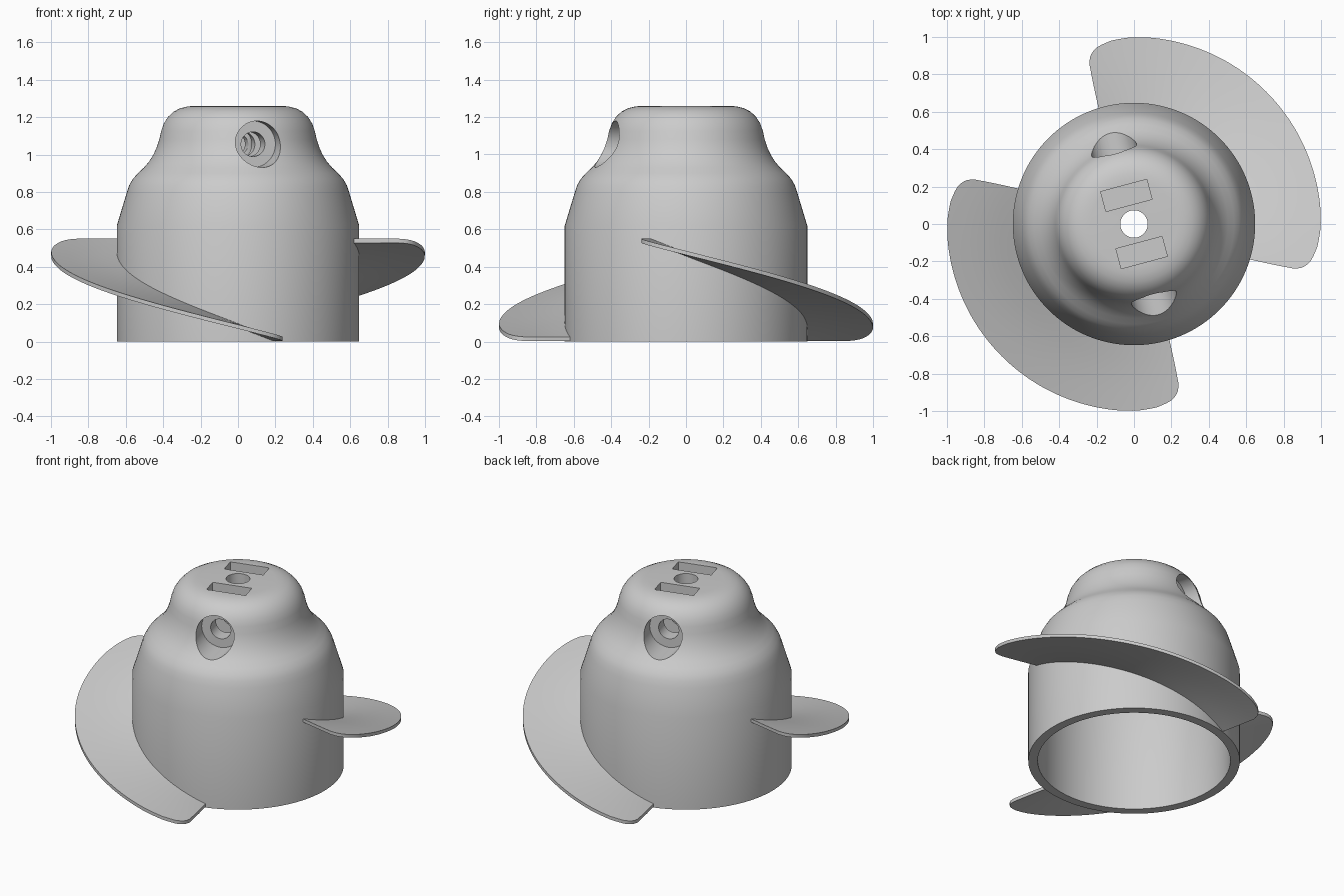
import bpy, bmesh
from math import sin, cos, pi, radians
from mathutils import Matrix, Vector

if "Cube" in bpy.data.objects:
    bpy.data.objects.remove(bpy.data.objects["Cube"])

TILT = radians(15)      # slots and screw bores are turned by this angle
SEG = 128


def make_object(name, bm):
    bmesh.ops.recalc_face_normals(bm, faces=bm.faces)
    mesh = bpy.data.meshes.new(name)
    bm.to_mesh(mesh)
    bm.free()
    ob = bpy.data.objects.new(name, mesh)
    bpy.context.collection.objects.link(ob)
    return ob


def activate(ob):
    bpy.ops.object.select_all(action='DESELECT')
    ob.select_set(True)
    bpy.context.view_layer.objects.active = ob


def smooth(ob, angle=25):
    activate(ob)
    bpy.ops.object.shade_smooth_by_angle(angle=radians(angle))


def lathe(name, profile):
    """Revolve a closed (radius, z) loop around z."""
    bm = bmesh.new()
    rings = [[bm.verts.new((r * cos(2 * pi * i / SEG), r * sin(2 * pi * i / SEG), z))
              for i in range(SEG)] for r, z in profile]
    for k, a in enumerate(rings):
        b = rings[(k + 1) % len(rings)]
        for i in range(SEG):
            j = (i + 1) % SEG
            bm.faces.new((a[i], a[j], b[j], b[i]))
    return make_object(name, bm)


def cut(target, cutter):
    cutter.hide_render = True
    mod = target.modifiers.new("cut", 'BOOLEAN')
    mod.operation, mod.solver, mod.object = 'DIFFERENCE', 'EXACT', cutter
    activate(target)
    bpy.ops.object.modifier_apply(modifier=mod.name)
    bpy.data.objects.remove(cutter)


def bore(r, start, end, side):
    """Horizontal cylinder between two distances from the axis."""
    bm = bmesh.new()
    m = (Matrix.Rotation(TILT + side * pi, 4, 'Z')
         @ Matrix.Translation((0, -(start + end) / 2, 1.055))
         @ Matrix.Rotation(pi / 2, 4, 'X'))
    bmesh.ops.create_cone(bm, cap_ends=True, segments=48, radius1=r, radius2=r,
                          depth=abs(end - start), matrix=m)
    return make_object("bore_cutter", bm)


def slot(side):
    bm = bmesh.new()
    m = (Matrix.Rotation(TILT + side * pi, 4, 'Z')
         @ Matrix.Translation((0, -0.158, 1.13))
         @ Matrix.Diagonal((0.255, 0.11, 0.40, 1)))
    bmesh.ops.create_cube(bm, size=1, matrix=m)
    return make_object("slot_cutter", bm)


# Hollow hub: domed outside, open bottom, centre hole
hub = lathe("hub", [
    (0.073, 1.26), (0.23, 1.26), (0.27, 1.257), (0.31, 1.247), (0.345, 1.229),
    (0.375, 1.20), (0.397, 1.165), (0.411, 1.125), (0.421, 1.08), (0.434, 1.04),
    (0.452, 1.0), (0.475, 0.963), (0.503, 0.93), (0.535, 0.90), (0.562, 0.87),
    (0.582, 0.835), (0.595, 0.795), (0.648, 0.62), (0.648, 0.0),
    (0.59, 0.0), (0.59, 0.62), (0.53, 0.80), (0.42, 0.86), (0.073, 0.86)])

# Nut slots and counterbored screw holes, two sides
for s in (0, 1):
    cut(hub, bore(0.124, 0.31, 0.8, s))
    cut(hub, slot(s))
cut(hub, bore(0.066, -0.35, 0.35, 0))
smooth(hub)


def tip_radius(d):
    """Outer blade radius, rounded off within d degrees of either end."""
    pts = [(0, 0.89), (0.5, 0.92), (1.5, 0.945), (3.5, 0.968), (8, 0.988), (14, 0.998), (20, 1.0)]
    for (a, ra), (b, rb) in zip(pts, pts[1:]):
        if d <= b:
            return ra + (rb - ra) * (d - a) / (b - a)
    return 1.0


def blade(name, turn):
    """Helical strip falling from z 0.55 to the base over about 120 degrees."""
    bm = bmesh.new()
    span, cols = 121.0, 5
    steps = [0, 0.3, 0.7, 1.2, 2, 3.2] + [5 + i * 1.5 for i in range(75)] \
        + [span - d for d in (3.2, 2, 1.2, 0.7, 0.3, 0)]
    rows = []
    for d in steps:
        t = d / span
        rt = tip_radius(min(d, span - d))
        row = []
        for layer in (0, 1):
            line = []
            for c in range(cols):
                r = 0.62 + (rt - 0.62) * c / (cols - 1)
                half = span / 2 + (0.9 - r) * 6
                a = radians(45 + (2 * t - 1) * half + turn)
                line.append(bm.verts.new((r * cos(a), r * sin(a),
                                          0.003 + 0.525 * (1 - t) + 0.022 * layer)))
            row.append(line)
        rows.append(row[0] + row[1][::-1])
    n = 2 * cols
    for a, b in zip(rows, rows[1:]):
        for i in range(n):
            j = (i + 1) % n
            bm.faces.new((a[i], a[j], b[j], b[i]))
    for end in (rows[0], rows[-1]):
        for i in range(cols - 1):
            bm.faces.new((end[i], end[i + 1], end[n - 2 - i], end[n - 1 - i]))
    smooth(make_object(name, bm), 30)


# Two opposite helical blades
blade("blade_right", 0)
blade("blade_left", 180)
